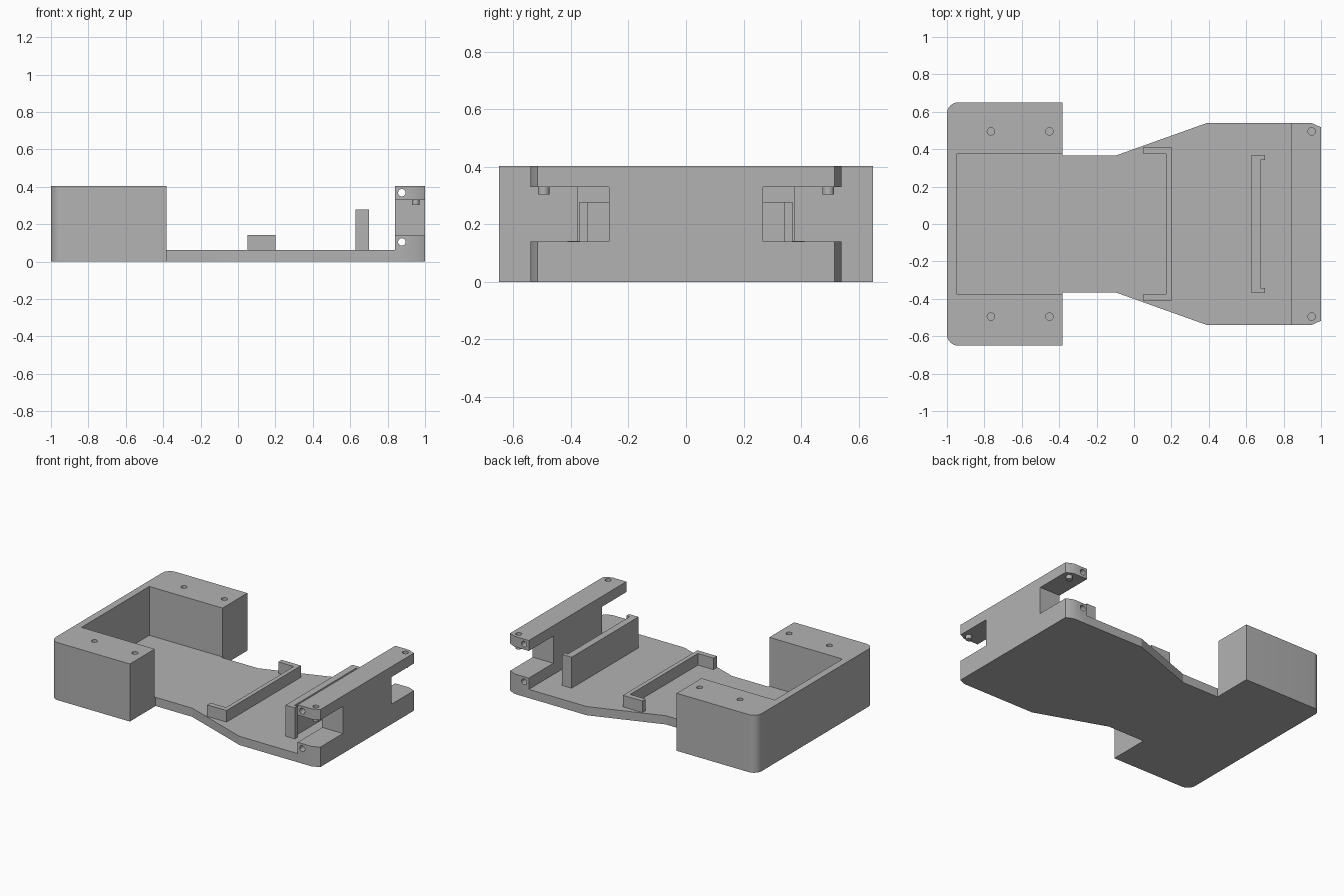
import bpy
import bmesh
import math
from mathutils import Matrix, Vector

if "Cube" in bpy.data.objects:
    bpy.data.objects.remove(bpy.data.objects["Cube"], do_unlink=True)

# Main dimensions
FLOOR, TOP = 0.061, 0.403
NOTCH_LOW, NOTCH_HIGH = 0.14, 0.33
HOLE = 0.02

grey = bpy.data.materials.new("plain grey")
grey.use_nodes = True
grey.diffuse_color = (0.45, 0.45, 0.45, 1)
grey.node_tree.nodes["Principled BSDF"].inputs["Base Color"].default_value = grey.diffuse_color


def add_object(name, bm):
    mesh = bpy.data.meshes.new(name)
    bmesh.ops.recalc_face_normals(bm, faces=bm.faces)
    bm.to_mesh(mesh)
    bm.free()
    mesh.materials.append(grey)
    obj = bpy.data.objects.new(name, mesh)
    bpy.context.collection.objects.link(obj)
    return obj


def mirrored(half):
    """Complete an outline given on the +y side, across the x axis."""
    return half + [(x, -y) for x, y in reversed(half)]


def prism(name, outline, z0, z1):
    bm = bmesh.new()
    face = bm.faces.new([bm.verts.new((x, y, z0)) for x, y in outline])
    grown = bmesh.ops.extrude_face_region(bm, geom=[face])["geom"]
    verts = [g for g in grown if isinstance(g, bmesh.types.BMVert)]
    bmesh.ops.translate(bm, verts=verts, vec=(0, 0, z1 - z0))
    return add_object(name, bm)


def add_box(bm, low, high):
    low, high = Vector(low), Vector(high)
    matrix = Matrix.Translation((low + high) / 2) @ Matrix.Diagonal((*(high - low), 1))
    bmesh.ops.create_cube(bm, size=1, matrix=matrix)


def add_drill(bm, centre, length, along_y=False):
    matrix = Matrix.Translation(centre)
    if along_y:
        matrix = matrix @ Matrix.Rotation(math.pi / 2, 4, "X")
    bmesh.ops.create_cone(bm, cap_ends=True, segments=24, radius1=HOLE, radius2=HOLE,
                          depth=length, matrix=matrix)


def activate(obj):
    bpy.ops.object.select_all(action="DESELECT")
    obj.select_set(True)
    bpy.context.view_layer.objects.active = obj


def cut(obj, bm):
    cutter = add_object("cutter", bm)
    cutter.hide_render = True
    mod = obj.modifiers.new("cut", "BOOLEAN")
    mod.operation, mod.solver, mod.object = "DIFFERENCE", "EXACT", cutter
    activate(obj)
    bpy.ops.object.modifier_apply(modifier=mod.name)
    bpy.data.objects.remove(cutter, do_unlink=True)
    bpy.ops.object.shade_smooth_by_angle(angle=math.radians(25))


# Floor plate: pocket floor, narrow neck and flared end
prism("floor_plate", mirrored([(-0.95, 0.375), (-0.383, 0.375), (-0.383, 0.365),
                               (-0.1, 0.365), (0.39, 0.54), (0.84, 0.54)]), 0, FLOOR)

# Tall U-shaped housing with rounded outer corners
r = 0.06
corner = [(-1 + r - r * math.cos(a), 0.65 - r + r * math.sin(a))
          for a in (math.pi / 2 * i / 8 for i in range(9))]
outer = corner + [(-0.383, 0.65), (-0.383, 0.375), (-0.95, 0.375)]
# the outline runs around the outside and returns along the pocket
inner_first = [(-0.95, 0.375), (-0.383, 0.375), (-0.383, 0.65)] + corner[::-1]
housing = prism("housing", mirrored(inner_first), 0, TOP)
bm = bmesh.new()
for x in (-0.765, -0.452):
    for y in (-0.495, 0.495):
        add_drill(bm, (x, y, TOP), 0.3)
cut(housing, bm)

# End wall with chamfered corners, notched sides and screw holes
end_wall = prism("end_wall", mirrored([(0.84, 0.54), (0.95, 0.54), (1, 0.517)]), 0, TOP)
bm = bmesh.new()
for side in (-1, 1):
    ys = sorted((side * 0.268, side * 0.7))
    add_box(bm, (0.8, ys[0], NOTCH_LOW), (1.1, ys[1], NOTCH_HIGH))
    add_drill(bm, (0.95, side * 0.495, TOP), 0.2)
for z in (0.105, 0.368):
    add_drill(bm, (0.876, 0, z), 1.4, along_y=True)
cut(end_wall, bm)


def bracket(name, back, web, tip, half_width, arm, height):
    """C-shaped rib: a bar from back to web, with end arms reaching to tip."""
    inside = half_width - arm
    prism(name, mirrored([(web, inside), (tip, inside), (tip, half_width),
                          (back, half_width)]), FLOOR, height)


# Low and high retaining ribs, opening away from each other
bracket("low_rib", 0.2, 0.17, 0.05, 0.412, 0.037, 0.142)
bracket("high_rib", 0.627, 0.675, 0.7, 0.37, 0.028, 0.278)
